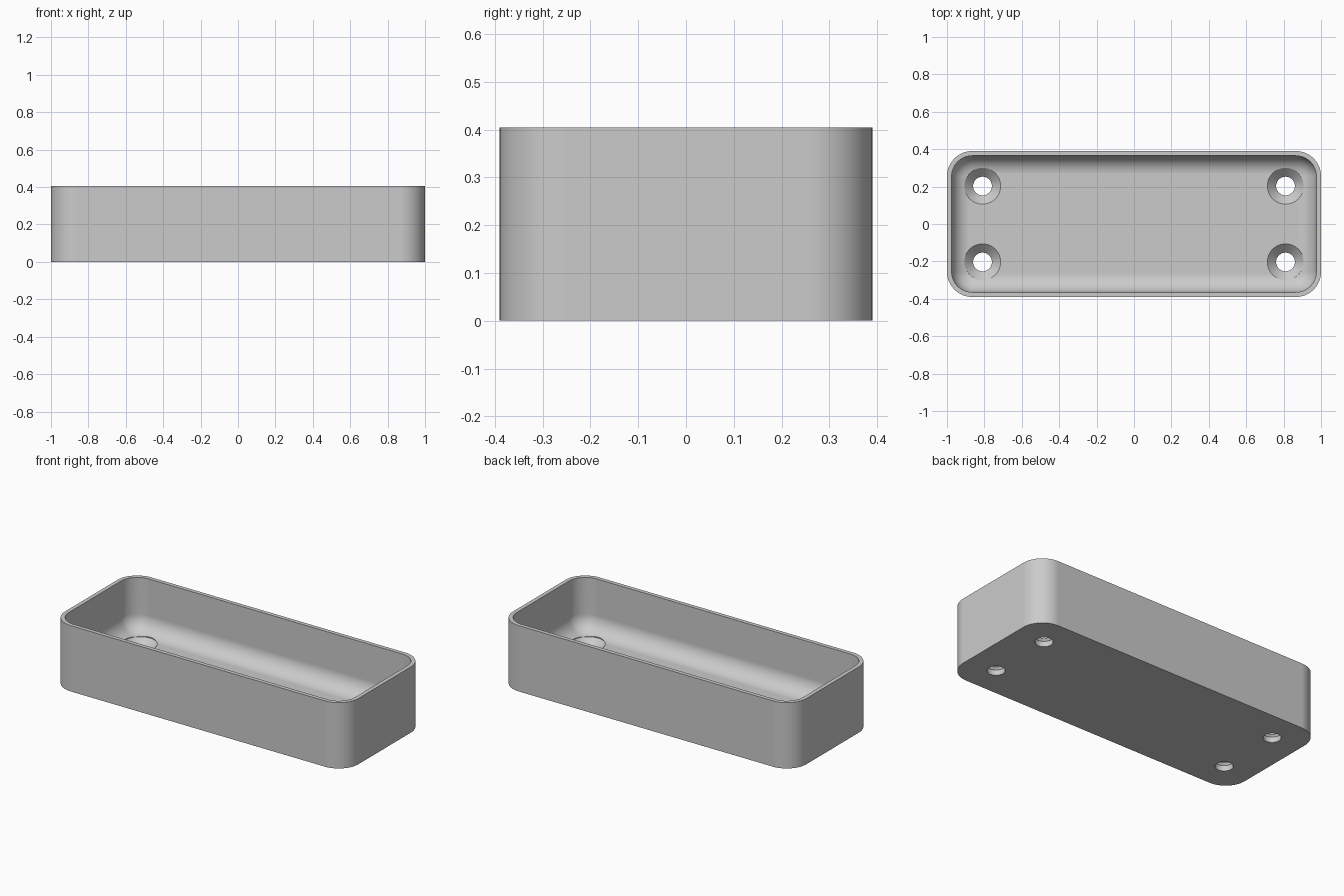
import bpy, bmesh, math

if "Cube" in bpy.data.objects:
    bpy.data.objects.remove(bpy.data.objects["Cube"])

HALF_X, HALF_Y, HEIGHT = 1.0, 0.39, 0.405
CORNER, WALL, FLOOR, FILLET = 0.135, 0.025, 0.08, 0.1
BORE, SINK = 0.05, 0.097

grey = bpy.data.materials.new("light grey")
grey.use_nodes = True
colour = (0.6, 0.6, 0.6, 1)
grey.diffuse_color = colour
grey.node_tree.nodes["Principled BSDF"].inputs["Base Color"].default_value = colour


def rounded_ring(bm, inset, z, steps=12):
    """Ring of vertices around a rounded rectangle, inset from the outer wall."""
    radius = CORNER - inset
    ring = []
    for quarter, (sx, sy) in enumerate(((1, 1), (-1, 1), (-1, -1), (1, -1))):
        for i in range(steps + 1):
            a = math.pi / 2 * (quarter + i / steps)
            ring.append(bm.verts.new((sx * (HALF_X - CORNER) + radius * math.cos(a),
                                      sy * (HALF_Y - CORNER) + radius * math.sin(a), z)))
    return ring


def circle_ring(bm, x, y, radius, z, count=48):
    return [bm.verts.new((x + radius * math.cos(math.tau * i / count),
                          y + radius * math.sin(math.tau * i / count), z))
            for i in range(count)]


def loft(bm, rings):
    """Skin a stack of rings and cap both ends."""
    for low, high in zip(rings, rings[1:]):
        for i in range(len(low)):
            j = (i + 1) % len(low)
            bm.faces.new((low[i], low[j], high[j], high[i]))
    bm.faces.new(rings[0][::-1])
    bm.faces.new(rings[-1])


def finish(bm, name):
    bmesh.ops.recalc_face_normals(bm, faces=bm.faces)
    mesh = bpy.data.meshes.new(name)
    bm.to_mesh(mesh)
    bm.free()
    mesh.materials.append(grey)
    obj = bpy.data.objects.new(name, mesh)
    bpy.context.collection.objects.link(obj)
    return obj


# Tray shell: outer wall, rim, inner wall and filleted floor
bm = bmesh.new()
profile = [(0, 0), (0, HEIGHT), (WALL, HEIGHT)]
for i in range(13):
    a = math.pi / 2 * i / 12
    profile.append((WALL + FILLET * (1 - math.cos(a)), FLOOR + FILLET * (1 - math.sin(a))))
loft(bm, [rounded_ring(bm, inset, z) for inset, z in profile])
tray = finish(bm, "tray")

# Countersunk screw hole cutters
bm = bmesh.new()
for x in (-0.81, 0.81):
    for y in (-0.203, 0.203):
        steps = ((BORE, -0.1), (BORE, FLOOR - SINK + BORE), (SINK, FLOOR), (SINK, FLOOR + 0.1))
        loft(bm, [circle_ring(bm, x, y, r, z) for r, z in steps])
cutter = finish(bm, "screw_hole_cutter")
cutter.hide_render = True

cut = tray.modifiers.new("screw_holes", "BOOLEAN")
cut.operation = "DIFFERENCE"
cut.solver = "EXACT"
cut.object = cutter
bpy.context.view_layer.objects.active = tray
bpy.ops.object.select_all(action="DESELECT")
tray.select_set(True)
bpy.ops.object.modifier_apply(modifier=cut.name)
bpy.data.objects.remove(cutter)

# Smooth curves with crisp rims
bpy.ops.object.shade_smooth_by_angle(angle=math.radians(35))
weighted = tray.modifiers.new("clean_normals", "WEIGHTED_NORMAL")
weighted.keep_sharp = True
